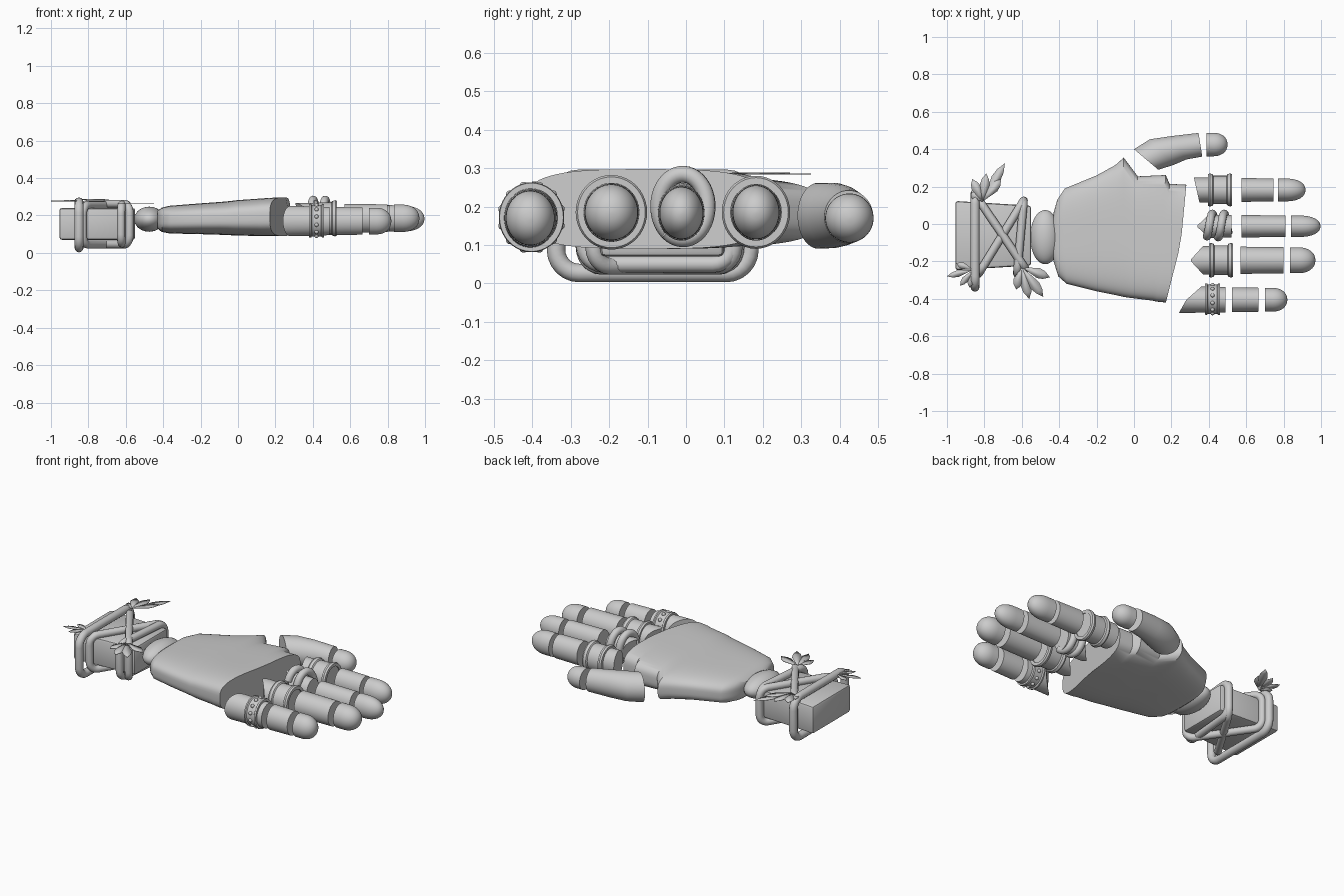
import bpy, bmesh
from math import sin, cos, pi, radians, copysign
from mathutils import Vector

if "Cube" in bpy.data.objects:
    bpy.data.objects.remove(bpy.data.objects["Cube"])


def finish(name, bm, angle=35):
    bmesh.ops.recalc_face_normals(bm, faces=bm.faces[:])
    me = bpy.data.meshes.new(name)
    bm.to_mesh(me)
    bm.free()
    ob = bpy.data.objects.new(name, me)
    bpy.context.collection.objects.link(ob)
    smooth(ob, angle)
    return ob


def smooth(ob, angle):
    bpy.ops.object.select_all(action='DESELECT')
    ob.select_set(True)
    bpy.context.view_layer.objects.active = ob
    bpy.ops.object.shade_smooth_by_angle(angle=radians(angle))


def loft(name, stations, e=1.0, n=40):
    """Skin superellipse sections; each = (px, py, qx, qy, z0, z1, bulge)."""
    bm = bmesh.new()
    rings = []
    for px, py, qx, qy, z0, z1, bulge in stations:
        ring = []
        for i in range(n):
            t = 2 * pi * (i + 0.5) / n
            c = copysign(abs(cos(t)) ** e, cos(t))
            s = copysign(abs(sin(t)) ** e, sin(t))
            ring.append(bm.verts.new(((px + qx) / 2 + c * (qx - px) / 2 + bulge * (1 - abs(c)),
                                      (py + qy) / 2 + c * (qy - py) / 2,
                                      (z0 + z1) / 2 + s * (z1 - z0) / 2)))
        rings.append(ring)
    for a, b in zip(rings, rings[1:]):
        for i in range(n):
            j = (i + 1) % n
            bm.faces.new((a[i], a[j], b[j], b[i]))
    bm.faces.new(rings[0])
    bm.faces.new(rings[-1])
    return finish(name, bm)


def tube(name, pts, r, cyclic):
    cu = bpy.data.curves.new(name, 'CURVE')
    cu.dimensions = '3D'
    cu.bevel_depth = r
    cu.bevel_resolution = 4
    cu.use_fill_caps = True
    sp = cu.splines.new('POLY')
    sp.points.add(len(pts) - 1)
    for p, co in zip(sp.points, pts):
        p.co = (*co, 1)
    sp.use_cyclic_u = cyclic
    ob = bpy.data.objects.new(name, cu)
    bpy.context.collection.objects.link(ob)
    bpy.ops.object.select_all(action='DESELECT')
    ob.select_set(True)
    bpy.context.view_layer.objects.active = ob
    bpy.ops.object.convert(target='MESH')
    smooth(bpy.context.view_layer.objects.active, 40)


def rope_loop(name, p, q, z0, z1, r=0.022, c=0.05):
    """Rounded rectangle of rope standing in the plane through p and q."""
    p, q = Vector(p), Vector(q)
    d = (q - p).normalized()
    w = (q - p).length
    pts = []
    for cu, cz, a0 in ((w - c, z1 - c, 0), (c, z1 - c, 90), (c, z0 + c, 180), (w - c, z0 + c, 270)):
        for k in range(7):
            a = radians(a0 + 15 * k)
            xy = p + d * (cu + c * cos(a))
            pts.append((xy.x, xy.y, cz + c * sin(a)))
    tube(name, pts, r, True)


def band(name, x, y, z, ry, rz, profile, n=40):
    """Ring around a finger; profile = closed loop of (x offset, radius offset)."""
    bm = bmesh.new()
    rows = [[bm.verts.new((x + dx, y + (ry + dr) * cos(2 * pi * i / n), z + (rz + dr) * sin(2 * pi * i / n)))
             for dx, dr in profile] for i in range(n)]
    m = len(profile)
    for i in range(n):
        a, b = rows[i], rows[(i + 1) % n]
        for k in range(m):
            bm.faces.new((a[k], a[(k + 1) % m], b[(k + 1) % m], b[k]))
    return finish(name, bm)


def leaf(name, base, z, tips, width):
    """Flat leaf sprig: one pointed leaflet per tip."""
    bm = bmesh.new()
    b = Vector(base)
    for tip in tips:
        d = Vector(tip) - b
        side = Vector((-d.y, d.x)).normalized() * width
        prof = [(0, 0), (0.3, 0.5), (0.6, 1), (0.8, 0.75), (1, 0)]
        pts = [b + d * u + side * w for u, w in prof] + [b + d * u - side * w for u, w in prof[3:0:-1]]
        bm.faces.new([bm.verts.new((p.x, p.y, z)) for p in pts])
    ob = finish(name, bm)
    ob.modifiers.new('thickness', 'SOLIDIFY').thickness = 0.003


# palm, with the notch where the thumb meets it
loft('palm', [
    (-0.43, -0.20, -0.43, 0.06, 0.130, 0.225, 0),
    (-0.405, -0.28, -0.41, 0.13, 0.112, 0.242, 0),
    (-0.36, -0.32, -0.37, 0.19, 0.104, 0.252, 0),
    (-0.20, -0.36, -0.20, 0.26, 0.100, 0.265, 0),
    (-0.10, -0.38, -0.10, 0.315, 0.097, 0.272, 0),
    (-0.055, -0.39, -0.055, 0.355, 0.095, 0.276, 0),
    (-0.02, -0.395, 0.02, 0.255, 0.093, 0.282, 0),
    (0.10, -0.41, 0.17, 0.262, 0.090, 0.292, 0.01),
    (0.12, -0.415, 0.19, 0.215, 0.090, 0.294, 0.015),
    (0.17, -0.42, 0.28, 0.21, 0.090, 0.297, 0.025)], e=0.6, n=64)

# wrist ball
bm = bmesh.new()
bmesh.ops.create_uvsphere(bm, u_segments=32, v_segments=18, radius=1)
for v in bm.verts:
    v.co = (-0.475 + 0.08 * v.co.x, -0.07 + 0.145 * v.co.y, 0.18 + 0.067 * v.co.z)
finish('wrist_ball', bm)

# forearm stub
bm = bmesh.new()
bmesh.ops.create_cube(bm, size=1)
for v in bm.verts:
    k = 0.32 if v.co.x > 0 else 0.37
    v.co = (-0.7525 + 0.405 * v.co.x, -0.062 + k * v.co.y, 0.155 + 0.17 * v.co.z)
bmesh.ops.bevel(bm, geom=bm.edges[:], offset=0.014, segments=2, affect='EDGES', profile=0.5)
finish('forearm', bm)

# rope wraps: two rings and two crossing loops
rope_loop('rope_ring_back', (-0.85, -0.338), (-0.85, 0.165), 0.027, 0.272, 0.024, 0.06)
rope_loop('rope_ring_front', (-0.625, -0.265), (-0.59, 0.12), 0.05, 0.258)
rope_loop('rope_cross_a', (-0.83, -0.265), (-0.59, 0.125), 0.045, 0.255)
rope_loop('rope_cross_b', (-0.58, -0.24), (-0.83, 0.13), 0.045, 0.262)

# leaf sprigs
leaf('leaf_large', (-0.81, 0.12), 0.286, [(-0.69, 0.325), (-0.71, 0.24), (-0.79, 0.27), (-0.865, 0.24), (-0.87, 0.17)], 0.026)
leaf('leaf_small', (-0.86, -0.245), 0.279, [(-1.0, -0.28), (-0.95, -0.21), (-0.93, -0.33), (-0.88, -0.34)], 0.018)
leaf('leaf_front', (-0.60, -0.23), 0.262, [(-0.45, -0.285), (-0.485, -0.39), (-0.56, -0.40), (-0.63, -0.35)], 0.028)


def section(x, y, z, ry, rz, slope=0, bulge=0):
    return (x - slope, y - ry, x + slope, y + ry, z - rz, z + rz, bulge)


def tip_sections(x0, x1, y, z, ry, rz):
    mid = x0 + 0.35 * (x1 - x0)
    out = [section(x0, y, z, ry, rz)]
    for k in range(9):
        a = k / 8 * radians(88)
        f = cos(a) ** 0.9
        out.append(section(mid + (x1 - mid) * sin(a), y, z, ry * f, rz * f))
    return out


# fingers: name, y, z, half width, half height, base start, slope, bulge, base end, middle, tip
for nm, y, z, ry, rz, s, sl, bu, e, m0, m1, t0, t1 in (
        ('index', 0.182, 0.185, 0.064, 0.074, 0.335, -0.015, 0, 0.52, 0.575, 0.745, 0.77, 0.917),
        ('middle', -0.012, 0.183, 0.060, 0.072, 0.40, 0, -0.065, 0.52, 0.575, 0.81, 0.84, 0.997),
        ('ring', -0.194, 0.185, 0.073, 0.077, 0.37, 0, -0.07, 0.52, 0.57, 0.80, 0.835, 0.97),
        ('little', -0.405, 0.170, 0.067, 0.075, 0.30, 0.06, -0.02, 0.49, 0.525, 0.665, 0.70, 0.82)):
    loft(nm + '_base', [section(s, y, z, ry * 1.05, rz * 1.08, sl, bu),
                        section(0.43, y, z, ry * 1.03, rz * 1.04), section(e, y, z, ry, rz)])
    loft(nm + '_mid', [section(m0, y, z, ry, rz), section(m1, y, z, ry * 0.96, rz * 0.97)])
    loft(nm + '_tip', tip_sections(t0, t1, y, z, ry * 0.95, rz * 0.95))

# thumb
loft('thumb_base', [
    (0.13, 0.29, 0.0, 0.40, 0.090, 0.262, 0),
    (0.21, 0.315, 0.085, 0.453, 0.092, 0.262, 0),
    (0.28, 0.345, 0.20, 0.470, 0.098, 0.255, 0),
    (0.365, 0.36, 0.345, 0.487, 0.105, 0.242, 0)])
loft('thumb_tip', tip_sections(0.387, 0.50, 0.425, 0.170, 0.063, 0.064))

# flanged rings on index and ring fingers
flanged = [(-0.065, 0), (-0.065, 0.018), (-0.055, 0.023), (-0.04, 0.018), (-0.035, 0.010), (0.035, 0.010),
           (0.04, 0.018), (0.055, 0.023), (0.065, 0.018), (0.065, 0)]
band('index_ring', 0.46, 0.182, 0.185, 0.066, 0.072, flanged)
band('ring_finger_ring', 0.465, -0.194, 0.185, 0.070, 0.074, flanged)

# studded band on the little finger
band('little_finger_ring', 0.42, -0.402, 0.172, 0.068, 0.074,
     [(-0.04, 0), (-0.04, 0.015), (-0.03, 0.017), (-0.025, 0.01), (0.025, 0.01), (0.03, 0.017), (0.04, 0.015), (0.04, 0)])
bm = bmesh.new()
for i in range(12):
    a = 2 * pi * (i + 0.5) / 12
    ret = bmesh.ops.create_uvsphere(bm, u_segments=12, v_segments=8, radius=0.011)
    bmesh.ops.translate(bm, verts=ret['verts'], vec=(0.42, -0.402 + 0.078 * cos(a), 0.172 + 0.084 * sin(a)))
finish('ring_studs', bm)

# coiled ring on the middle finger
coil = []
for i in range(73):
    t = i / 72
    a = radians(160) - t * radians(650)
    coil.append((0.39 + 0.115 * t, -0.008 + 0.063 * cos(a), 0.20 + 0.084 * sin(a)))
tube('middle_coil_ring', coil, 0.022, False)
